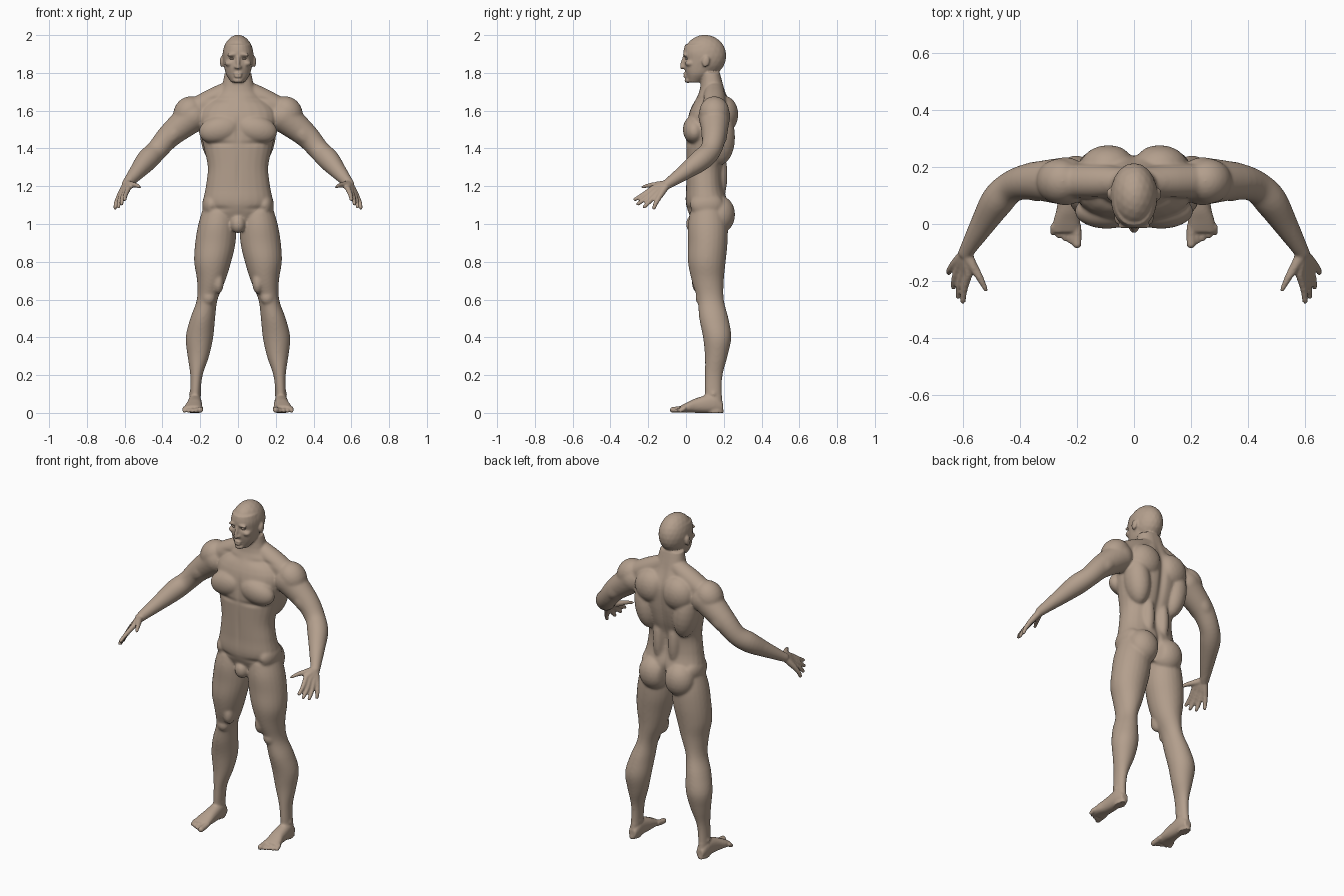
import bpy, bmesh, math
from mathutils import Vector, Matrix

cube = bpy.data.objects.get("Cube")
if cube:
    bpy.data.objects.remove(cube, do_unlink=True)

skin = bpy.data.materials.new("warm tan skin")
skin.use_nodes = True
tan = (.45, .345, .265, 1)
skin.diffuse_color = tan
skin.node_tree.nodes["Principled BSDF"].inputs["Base Color"].default_value = tan

X, Y, Z = Vector((1, 0, 0)), Vector((0, 1, 0)), Vector((0, 0, 1))
bm = bmesh.new()


def spline(rows, steps=4):
    """Catmull-Rom resampling of rows of numbers."""
    rows = [Vector(row) for row in rows]
    smooth = []
    for i in range(len(rows) - 1):
        before, start, end, after = (rows[max(i - 1, 0)], rows[i], rows[i + 1],
                                     rows[min(i + 2, len(rows) - 1)])
        leave, arrive = (end - before) / 2, (after - start) / 2
        for k in range(steps):
            t = k / steps
            ease = t * t * (3 - 2 * t)
            smooth.append(start.lerp(end, ease) + leave * t * (1 - t) ** 2
                          - arrive * t * t * (1 - t))
    return smooth + [rows[-1]]


def loft(rows, axis=None, across=Y, power=2, sides=24, mirror=True):
    """Rows are x, y, z, half width, half depth; rings follow the path unless axis is set."""
    rows = spline(rows)
    centres = [Vector(row[:3]) for row in rows]
    rings = []
    for i, row in enumerate(rows):
        ahead, behind = centres[min(i + 1, len(rows) - 1)], centres[max(i - 1, 0)]
        along = axis or (ahead - behind).normalized()
        side = along.cross(across).normalized()
        up = side.cross(along)
        ring = []
        for k in range(sides):
            angle = math.tau * k / sides
            c, s = (math.copysign(abs(wave) ** (2 / power), wave)
                    for wave in (math.cos(angle), math.sin(angle)))
            ring.append(centres[i] + side * c * row[3] + up * s * row[4])
        rings.append(ring)
    for flip in ((1, -1) if mirror else (1,)):
        loops = [[bm.verts.new((flip * p.x, p.y, p.z)) for p in ring] for ring in rings]
        for lower, upper in zip(loops, loops[1:]):
            for k in range(sides):
                j = (k + 1) % sides
                bm.faces.new((lower[k], lower[j], upper[j], upper[k]))
        bm.faces.new(loops[0])
        bm.faces.new(loops[-1])


def column(bottom, step, rows, **options):
    """Upright loft of evenly spaced rows of x, half width, front y, back y."""
    loft([(x, (front + back) / 2, bottom + step * i, width, (back - front) / 2)
          for i, (x, width, front, back) in enumerate(rows)], axis=Z, **options)


def blob(centre, size, tilt=0, axis='Y'):
    """Ellipsoid, mirrored when off the centre line."""
    for flip in ((1, -1) if centre[0] else (1,)):
        matrix = (Matrix.Diagonal((flip, 1, 1, 1)) @ Matrix.Translation(centre)
                  @ Matrix.Rotation(math.radians(tilt), 4, axis)
                  @ Matrix.Diagonal((*size, 1)))
        bmesh.ops.create_icosphere(bm, subdivisions=3, radius=1, matrix=matrix)


def tube(rows, **options):
    """Round loft with rounded ends from rows of point, radius."""
    loft([(*point, radius, radius) for point, radius in rows], **options)
    for point, radius in (rows[0], rows[-1]):
        blob(point, (radius, radius, radius))


# torso and neck
column(1, .1, [(0, .1, .04, .18), (0, .18, 0, .22), (0, .17, 0, .2), (0, .16, 0, .2),
               (0, .18, 0, .23), (0, .2, 0, .25), (0, .2, .02, .25), (0, .1, .07, .21),
               (0, .07, .08, .18)], power=2.3, mirror=False)
chest = blob((.095, .045, 1.5), (.115, .062, .075), 12)
side_back = blob((.13, .18, 1.46), (.07, .08, .15), 8)
shoulder_blade = blob((.09, .2, 1.58), (.1, .077, .1))
lower_back = blob((.05, .17, 1.26), (.04, .05, .15))
buttock = blob((.085, .18, 1.05), (.09, .08, .1))
hip = blob((.14, .11, 1.1), (.05, .09, .07))
groin = blob((0, .04, 1), (.04, .04, .05))
tube([((.04, .15, 1.71), .05), ((.13, .15, 1.66), .06), ((.22, .15, 1.61), .06)])

# head: skull, jaw and features
blob((0, .1, 1.89), (.083, .114, .112))
column(1.75, .04, [(0, .035, .01, .08), (0, .062, 0, .13), (0, .073, -.01, .17),
                   (0, .08, -.01, .2), (0, .08, -.014, .2), (0, .07, -.005, .19)],
       power=2.2, mirror=False)
tube([((0, -.01, 1.885), .008), ((0, -.02, 1.85), .009), ((0, -.02, 1.83), .012)],
     across=X, mirror=False)
blob((.01, -.01, 1.83), (.01, .014, .008))
blob((.03, -.005, 1.897), (.03, .012, .009), 8)
blob((.045, .02, 1.85), (.025, .025, .017))
for lip in (1.782, 1.795):
    blob((0, -.005, lip), (.022, .012, .006))
blob((0, .01, 1.76), (.026, .018, .014))
blob((.086, .105, 1.86), (.01, .02, .03), -12, 'X')

# arm
blob((.26, .15, 1.59), (.08, .08, .09), -35)
tube([((.24, .15, 1.57), .085), ((.36, .15, 1.47), .065), ((.43, .13, 1.39), .056),
      ((.48, .08, 1.34), .058), ((.53, 0, 1.28), .044), ((.59, -.1, 1.21), .026)])
for depth in (.12, .18):
    blob((.34, depth, 1.48), (.045, .04, .08), -40)

# hand: fingers fan evenly from index to little finger, each with its strip of palm
wrist = Vector((.59, -.1, 1.21))
for i in range(4):
    fan = i / 3
    knuckle = Vector((.58, -.175, 1.19)).lerp(Vector((.63, -.14, 1.145)), fan)
    tip = Vector((.6, -.27, 1.13)).lerp(Vector((.65, -.17, 1.085)), fan)
    tip += Vector((0, -.02, -.01)) * math.sin(math.pi * fan)
    bend = knuckle.lerp(tip, .5) + (X - Y - Z) * .005
    tube([(wrist.lerp(knuckle, .1), .02), (wrist.lerp(knuckle, .6), .018), (knuckle, .015)],
         sides=12)
    tube([(knuckle, .015), (bend, .0125), (tip, .01)], sides=12)
tube([((.58, -.12, 1.21), .02), ((.54, -.19, 1.205), .014), ((.52, -.23, 1.195), .01)],
     sides=12)

# leg
column(0, .1, [(.23, .028, .11, .2), (.226, .028, .1, .19), (.22, .033, .1, .194),
               (.21, .057, .1, .22), (.204, .073, .09, .24), (.187, .066, .07, .225),
               (.163, .055, .06, .2), (.142, .075, .03, .2), (.134, .098, .01, .21),
               (.12, .107, .01, .22), (.11, .1, .01, .22), (.1, .08, .03, .2)])
kneecap = blob((.155, .08, .61), (.036, .03, .04))
inner_thigh = blob((.105, .07, .69), (.03, .04, .06))
ankle = blob((.227, .145, .1), (.035, .022, .022))

# foot and toes
loft([(.227, .195, .03, .022, .024), (.228, .15, .05, .034, .05), (.23, .06, .04, .04, .04),
      (.236, .01, .03, .047, .028), (.238, -.03, .02, .048, .018)],
     axis=Y, across=Z, power=2.3)
for i in range(5):
    across = .2 + .021 * i
    thick = .011 if i else .016
    reach = .01 * i - .07
    tube([((across, -.01, .024), thick), ((across, reach / 2, .02), thick),
          ((across, reach, thick), thick)], across=Z, sides=12)

# fuse all parts into one skin
bmesh.ops.recalc_face_normals(bm, faces=bm.faces)
mesh = bpy.data.meshes.new("body")
bm.to_mesh(mesh)
bm.free()
body = bpy.data.objects.new("body", mesh)
bpy.context.collection.objects.link(body)
bpy.context.view_layer.objects.active = body
body.select_set(True)


def apply(kind, **settings):
    modifier = body.modifiers.new(kind, kind)
    for key, value in settings.items():
        setattr(modifier, key, value)
    bpy.ops.object.modifier_apply(modifier=modifier.name)


apply('REMESH', mode='VOXEL', voxel_size=.0058)

# soften the large muscles, leaving the face, fingers and toes crisp
group = body.vertex_groups.new(name="large parts")
group.add([v.index for v in body.data.vertices
           if .09 < v.co.z < 1.73 and abs(v.co.x) < .56], 1, 'REPLACE')
apply('SMOOTH', factor=.5, iterations=14, vertex_group=group.name)

# soft grooves: centre, falloff radii, push along y
spine = ((0, .26, 1.5), (.022, .08, .2), -.016)
lower_spine = ((0, .2, 1.25), (.02, .06, .12), -.01)
buttock_cleft = ((0, .25, 1.03), (.014, .07, .08), -.035)
breastbone = ((0, -.02, 1.5), (.014, .05, .07), .009)
belly_line = ((0, -.02, 1.27), (.012, .05, .12), .005)
chest_fold = ((.09, -.01, 1.425), (.07, .05, .012), .007)
groin_fold = ((.1, 0, 1.08), (.05, .05, .014), .006)
collar_hollow = ((.1, .06, 1.66), (.06, .05, .014), .008)
eye_socket = ((.032, -.01, 1.876), (.015, .03, .009), .011)
mouth = ((0, -.015, 1.788), (.02, .02, .004), .006)
grooves = (spine, lower_spine, buttock_cleft, breastbone, belly_line, chest_fold,
           groin_fold, collar_hollow, eye_socket, mouth)
for vertex in body.data.vertices:
    place = Vector((abs(vertex.co.x), vertex.co.y, vertex.co.z))
    for centre, size, push in grooves:
        distance = sum(((a - b) / s) ** 2 for a, b, s in zip(place, centre, size))
        vertex.co.y += push * math.exp(-distance)
    vertex.co.z = max(vertex.co.z, 0)
apply('SMOOTH', factor=.5, iterations=3)
body.vertex_groups.clear()
body.data.materials.append(skin)
bpy.ops.object.shade_smooth()

# eyes sit in the sockets
for name, side in (("left_eye", 1), ("right_eye", -1)):
    bpy.ops.mesh.primitive_uv_sphere_add(segments=20, ring_count=12, radius=1,
                                         location=(side * .031, .006, 1.876))
    eye = bpy.context.object
    eye.name = name
    eye.scale = (.013, .01, .0065)
    eye.data.materials.append(skin)
    bpy.ops.object.shade_smooth()
